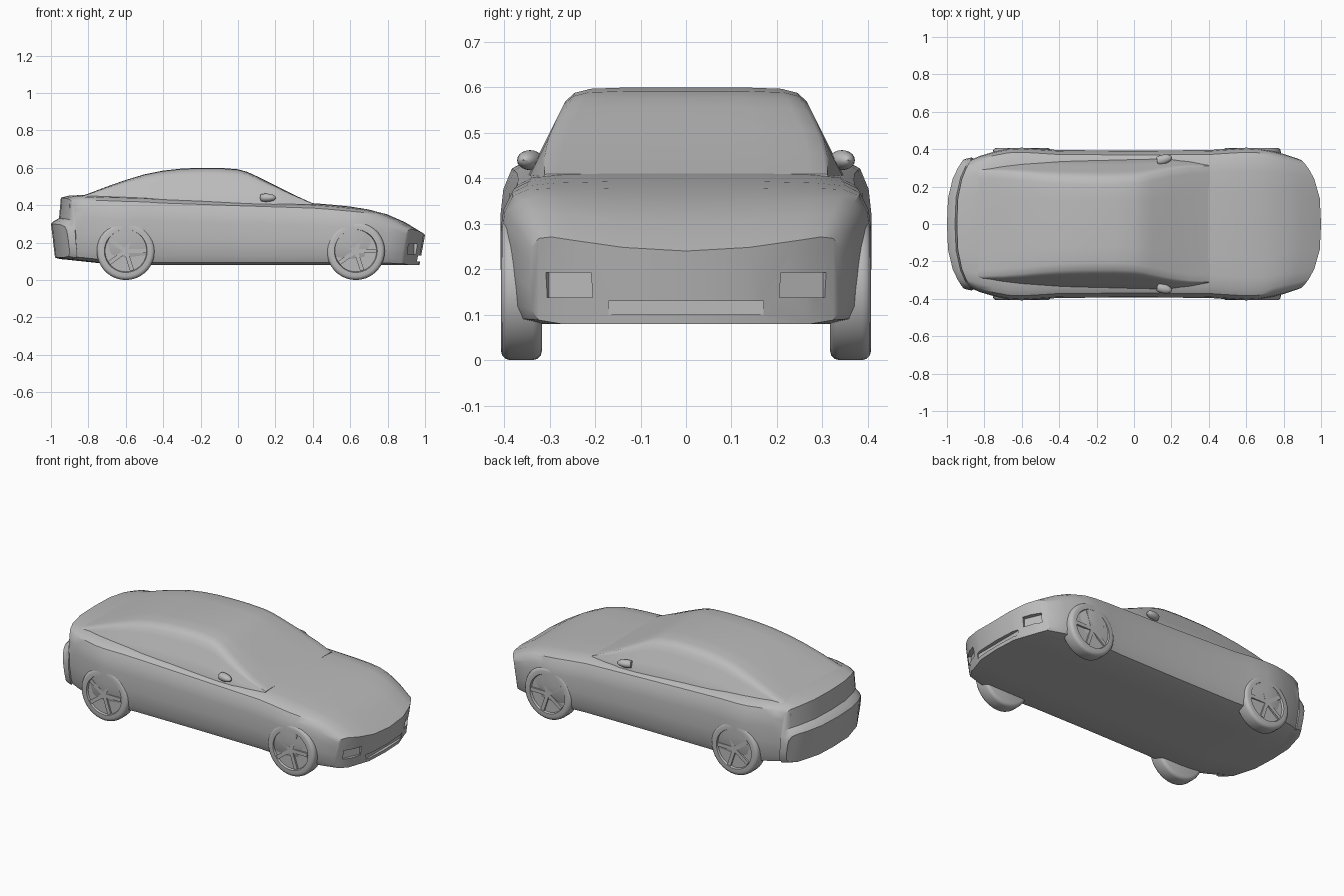
import bpy
import bmesh
from math import radians, sin, cos, pi
from mathutils import Matrix, Vector

default = bpy.data.objects.get("Cube")
if default:
    bpy.data.objects.remove(default, do_unlink=True)

# One grey finish for the whole car
grey = bpy.data.materials.new("plain grey")
grey.use_nodes = True
tone = (0.5, 0.5, 0.5, 1)
grey.diffuse_color = tone
grey.node_tree.nodes["Principled BSDF"].inputs["Base Color"].default_value = tone


def finish(bm, name):
    """Turn a bmesh into a grey object."""
    bmesh.ops.recalc_face_normals(bm, faces=bm.faces)
    mesh = bpy.data.meshes.new(name)
    bm.to_mesh(mesh)
    bm.free()
    mesh.materials.append(grey)
    obj = bpy.data.objects.new(name, mesh)
    bpy.context.collection.objects.link(obj)
    return obj


def activate(obj):
    bpy.ops.object.select_all(action="DESELECT")
    obj.select_set(True)
    bpy.context.view_layer.objects.active = obj


def apply(obj, modifier):
    activate(obj)
    bpy.ops.object.modifier_apply(modifier=modifier.name)


def smooth(obj, angle=35):
    activate(obj)
    bpy.ops.object.shade_smooth_by_angle(angle=radians(angle))


def loft(name, rows):
    """Skin half sections running from keel to roof, close both ends, mirror."""
    bm = bmesh.new()
    rings = [[bm.verts.new(p) for p in row] for row in rows]
    last = len(rings[0]) - 1
    for a, b in zip(rings, rings[1:]):
        for i in range(last):
            bm.faces.new((a[i], a[i + 1], b[i + 1], b[i]))
    for ring in (rings[0], rings[-1]):
        for i in range((last + 1) // 2):
            corners = (ring[i], ring[i + 1], ring[last - i - 1], ring[last - i])
            bm.faces.new(list(dict.fromkeys(corners)))
    obj = finish(bm, name)
    mirror = obj.modifiers.new("mirror", "MIRROR")
    mirror.use_axis = (False, True, False)
    apply(obj, mirror)
    return obj


def box(name, centre, size, yaw=0):
    bm = bmesh.new()
    place = (Matrix.Translation(centre) @ Matrix.Rotation(radians(yaw), 4, "Z")
             @ Matrix.Diagonal((*size, 1)))
    bmesh.ops.create_cube(bm, size=1, matrix=place)
    return finish(bm, name)


def cut(obj, cutter):
    cutter.hide_render = True
    mod = obj.modifiers.new("cut", "BOOLEAN")
    mod.operation = "DIFFERENCE"
    mod.solver = "EXACT"
    mod.object = cutter
    apply(obj, mod)
    bpy.data.objects.remove(cutter, do_unlink=True)


# Lower body: stations of length, half width, underside, top
stations = [
    (-1, .345, .12, .30), (-.985, .35, .115, .315), (-.957, .355, .11, .33),
    (-.947, .345, .11, .44), (-.9, .365, .105, .452), (-.8, .39, .095, .455),
    (-.7, .405, .085, .452), (-.6, .408, .08, .45), (-.5, .402, .08, .447),
    (-.4, .395, .08, .44), (0, .393, .08, .425), (.4, .395, .08, .411),
    (.5, .402, .08, .403), (.6, .408, .08, .393), (.7, .405, .08, .375),
    (.8, .393, .08, .348), (.9, .375, .08, .303), (1, .345, .08, .24)]
body_shape = [
    (0, 0), (.4, 0), (.8, 0), (.94, .04), (.985, .15), (1, .4), (1, .65),
    (.985, .8), (.94, .92), (.86, .97), (.7, .99), (.4, 1), (0, 1)]


def body_point(x, width, low, high, fy, fz):
    """Bend the section round the bumpers and tuck it in below them."""
    ramp = max(0, (abs(x) - .6) / .4)
    y, z = fy * width, low + fz * (high - low)
    swept = (.13 if x > 0 else .11) * (y / .37) ** 3
    tuck = .03 * max(0, (.22 - z) / .14)
    if x > 0:
        z += .05 * ramp * fy * fy * fz
    sign = 1 if x > 0 else -1
    return x - sign * ramp * (swept + tuck), y, z


body = loft("body", [[body_point(*s, *p) for p in body_shape] for s in stations])

# Bumper openings
cut(body, box("lower_intake_cutter", (1.0, 0, .115), (.09, .34, .03)))
cut(body, box("plate_cutter", (-1.02, 0, .2), (.06, .24, .05)))
for side in (-1, 1):
    cut(body, box("side_intake_cutter", (.95, side * .265, .165),
                  (.07, .11, .055), side * 24))
    cut(body, box("rear_slot_cutter", (-.985, side * .25, .16),
                  (.05, .12, .03), side * -20))
smooth(body)

# Cabin: stations of length, half width at the belt, roof height
belt = .40
cabin_line = [
    (-.9, .30, .43), (-.8, .315, .462), (-.7, .33, .50), (-.6, .34, .535),
    (-.5, .345, .565), (-.4, .348, .585), (-.3, .35, .596), (-.2, .35, .6),
    (-.1, .35, .6), (0, .35, .592), (.05, .35, .578), (.1, .35, .555),
    (.2, .347, .505), (.3, .335, .455), (.4, .315, .41)]


def cabin_section(x, width, roof):
    """Sides lean inward and roll over into the roof."""
    rise = roof - belt
    edge = width - .5 * rise
    row = [(0, belt - .03), (width / 2, belt - .03), (width, belt - .03)]
    row += [(width - .5 * rise * f, belt + rise * f) for f in (0, .35, .7, .85)]
    row += [(edge - .005, belt + rise * .94), (edge - .04, belt + rise * .985),
            (edge / 2, roof), (0, roof)]
    return [(x, y, z) for y, z in row]


cabin = loft("cabin", [cabin_section(*s) for s in cabin_line])
smooth(cabin, 40)

# Wheels with a recessed rim, hub and spokes
radius, thickness = .155, .09
for end, x in (("rear", -.6), ("front", .63)):
    for side, label in ((1, "left"), (-1, "right")):
        bm = bmesh.new()
        place = (Matrix.Translation((x, side * .362, radius))
                 @ Matrix.Rotation(radians(-90 * side), 4, "X"))
        bmesh.ops.create_cone(bm, cap_ends=True, segments=36, radius1=radius,
                              radius2=radius, depth=thickness)
        caps = [f for f in bm.faces if len(f.verts) > 4]
        rims = [e for f in caps for e in f.edges]
        bmesh.ops.bevel(bm, geom=rims, offset=.02, segments=3,
                        profile=.5, affect="EDGES")
        face = max(bm.faces, key=lambda f: f.calc_center_median().z)
        bmesh.ops.inset_region(bm, faces=[face], thickness=.02)
        bmesh.ops.inset_region(bm, faces=[face], thickness=.004, depth=-.012)
        for k in range(5):
            angle = 2 * pi * k / 5
            spoke = (Matrix.Translation((.055 * cos(angle), .055 * sin(angle), .036))
                     @ Matrix.Rotation(angle, 4, "Z")
                     @ Matrix.Diagonal((.11, .022, .014, 1)))
            bmesh.ops.create_cube(bm, size=1, matrix=spoke)
        bm.transform(place)
        smooth(finish(bm, f"{end}_{label}_wheel"))

# Door mirrors
for side, label in ((1, "left"), (-1, "right")):
    bm = bmesh.new()
    bmesh.ops.create_uvsphere(bm, u_segments=16, v_segments=10, radius=1)
    for v in bm.verts:
        v.co.x = max(v.co.x, -.5)
    bm.transform(Matrix.Translation((.15, side * .343, .44))
                 @ Matrix.Rotation(radians(side * 15), 4, "Z")
                 @ Matrix.Diagonal((.055, .026, .022, 1)))
    smooth(finish(bm, f"{label}_mirror"))
